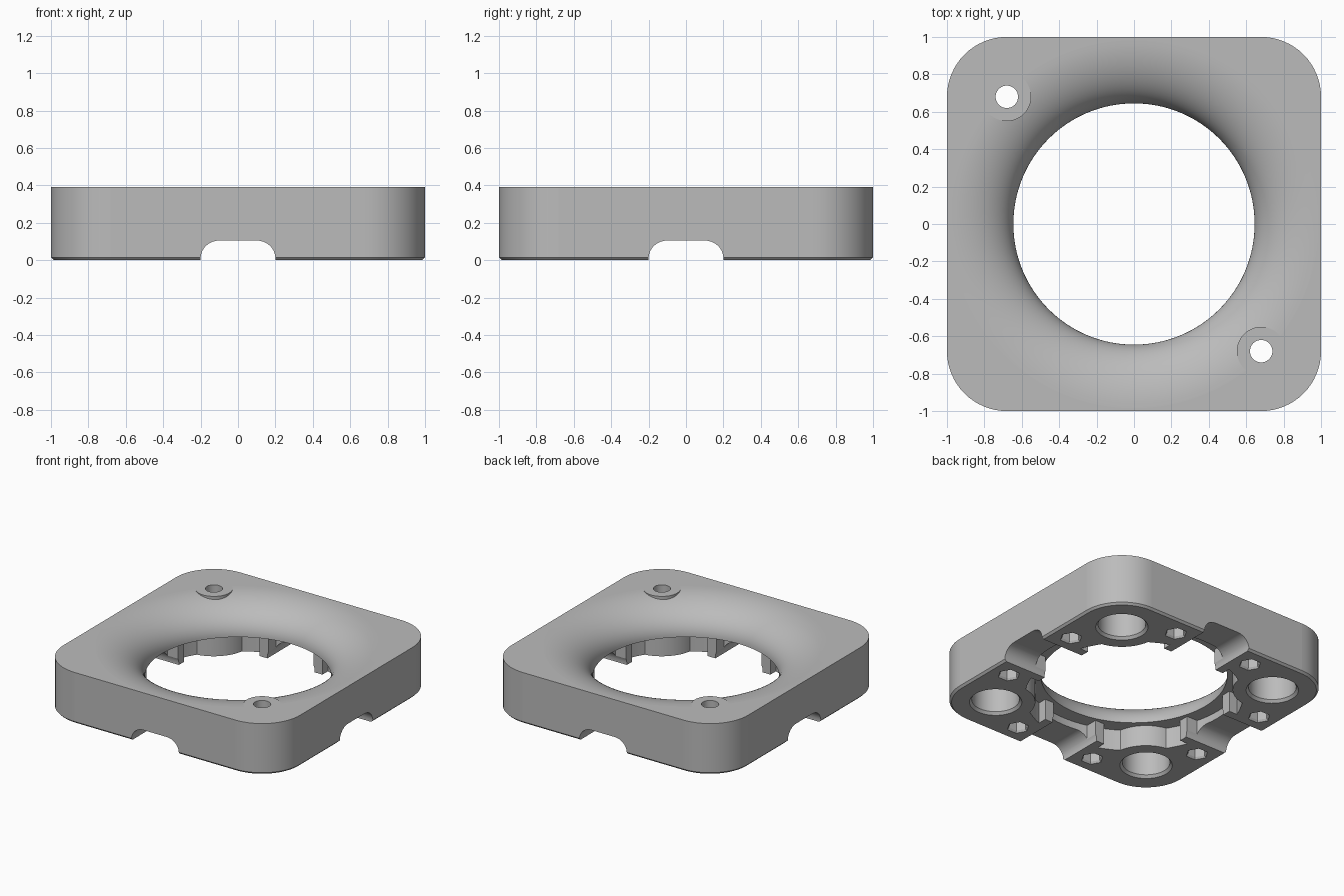
import bpy, bmesh
from math import sin, cos, pi, sqrt

if "Cube" in bpy.data.objects:
    bpy.data.objects.remove(bpy.data.objects["Cube"], do_unlink=True)

HEIGHT, LEDGE = 0.39, 0.16
THROAT, FLARE = 0.645, 0.985
CORNER = 0.68
CORNERS = [(sx * CORNER, sy * CORNER) for sx in (-1, 1) for sy in (-1, 1)]


def loft(name, rings):
    """Skin a stack of equal-length point rings and cap both ends."""
    bm = bmesh.new()
    loops = [[bm.verts.new(p) for p in ring] for ring in rings]
    for a, b in zip(loops, loops[1:]):
        n = len(a)
        for i in range(n):
            j = (i + 1) % n
            bm.faces.new((a[i], a[j], b[j], b[i]))
    bm.faces.new(loops[0])
    bm.faces.new(loops[-1])
    bmesh.ops.recalc_face_normals(bm, faces=bm.faces)
    mesh = bpy.data.meshes.new(name)
    bm.to_mesh(mesh)
    bm.free()
    obj = bpy.data.objects.new(name, mesh)
    bpy.context.collection.objects.link(obj)
    return obj


def lathe(name, profile, at=(0, 0), sides=48):
    """Stack circles of (radius, z) around a vertical axis."""
    return loft(name, [[(at[0] + r * cos(2 * pi * i / sides),
                         at[1] + r * sin(2 * pi * i / sides), z)
                        for i in range(sides)] for r, z in profile])


def box(name, x0, x1, y0, y1, z0, z1):
    return loft(name, [[(x0, y0, z), (x1, y0, z), (x1, y1, z), (x0, y1, z)]
                       for z in (z0, z1)])


def rounded_square(half, radius, z, steps=16):
    c = half - radius
    ring = []
    for q, (sx, sy) in enumerate([(1, 1), (-1, 1), (-1, -1), (1, -1)]):
        for i in range(steps + 1):
            a = pi / 2 * (q + i / steps)
            ring.append((sx * c + radius * cos(a), sy * c + radius * sin(a), z))
    return ring


def cut(target, cutter):
    """Subtract the cutter from the target and discard it."""
    cutter.hide_render = True
    mod = target.modifiers.new("cut", 'BOOLEAN')
    mod.operation = 'DIFFERENCE'
    mod.solver = 'EXACT'
    mod.object = cutter
    bpy.context.view_layer.objects.active = target
    bpy.ops.object.modifier_apply(modifier=mod.name)
    bpy.data.objects.remove(cutter, do_unlink=True)


# Body block with rounded corners and a chamfered foot
body = loft("duct_body", [rounded_square(0.985, 0.305, 0),
                          rounded_square(1, 0.32, 0.015),
                          rounded_square(1, 0.32, HEIGHT)])

# Flared intake, leaving flat pads round the two screw holes
steps = 20
profile = [(THROAT, -0.1)]
for i in range(steps + 1):
    t = pi / 2 * (1 - i / steps)
    profile.append((FLARE - (FLARE - THROAT) * sin(t),
                    LEDGE + (HEIGHT - LEDGE) * cos(t)))
profile.append((FLARE, HEIGHT + 0.1))
flare = lathe("flare_cutter", profile, sides=128)
SCREWS = [(-CORNER, CORNER), (CORNER, -CORNER)]
for at in SCREWS:
    cut(flare, lathe("pad", [(0.13, 0.2), (0.13, 0.6)], at))
cut(body, flare)

# Underside pocket, leaving corner bosses and tabs beside the channels
pocket = lathe("pocket_cutter", [(0.755, -0.1), (0.755, LEDGE)], sides=96)
for at in CORNERS:
    cut(pocket, lathe("boss", [(0.275, -0.2), (0.275, 0.3)], at))
for s in (-1, 1):
    for e in (-1, 1):
        a, b = sorted((s * 0.64, s * 0.85))
        c, d = sorted((e * 0.19, e * 0.265))
        cut(pocket, box("tab", a, b, c, d, -0.2, 0.3))
        cut(pocket, box("tab", c, d, a, b, -0.2, 0.3))
cut(body, pocket)

# Arched channels through all four sides
arch = [(0.2, -0.1)]
for i in range(11):
    a = pi / 2 * i / 10
    arch.append((0.1 + 0.1 * cos(a), 0.01 + 0.095 * sin(a)))
arch += [(-x, z) for x, z in reversed(arch)]
cut(body, loft("channel", [[(x, y, z) for x, z in arch] for y in (-1.2, 1.2)]))
cut(body, loft("channel", [[(x, y, z) for y, z in arch] for x in (-1.2, 1.2)]))

# Round corner sockets with a countersunk lip
for at in CORNERS:
    cut(body, lathe("socket", [(0.19, -0.01), (0.165, 0.02), (0.165, 0.25)], at))

# Screw holes through two opposite corners
for at in SCREWS:
    cut(body, lathe("screw_hole", [(0.06, 0.1), (0.06, 0.6)], at, 32))

# Hexagonal nut pockets, two per corner
for s in (-1, 1):
    for e in (-1, 1):
        for at in ((s * 0.85, e * 0.335), (s * 0.335, e * 0.85)):
            cut(body, lathe("nut", [(0.085, -0.01), (0.068, 0.015), (0.068, 0.17)],
                            at, 6))

# Smooth curved walls, keep flat planes flat
bpy.ops.object.select_all(action='DESELECT')
body.select_set(True)
bpy.context.view_layer.objects.active = body
bpy.ops.object.shade_smooth_by_angle(angle=pi / 6)
for f in body.data.polygons:
    if max(abs(c) for c in f.normal) > 0.9999:
        f.use_smooth = False

# Plain grey finish
mat = bpy.data.materials.new("plain_grey")
mat.use_nodes = True
colour = (0.5, 0.5, 0.5, 1)
mat.diffuse_color = colour
mat.node_tree.nodes["Principled BSDF"].inputs["Base Color"].default_value = colour
body.data.materials.clear()
body.data.materials.append(mat)
for f in body.data.polygons:
    f.material_index = 0
